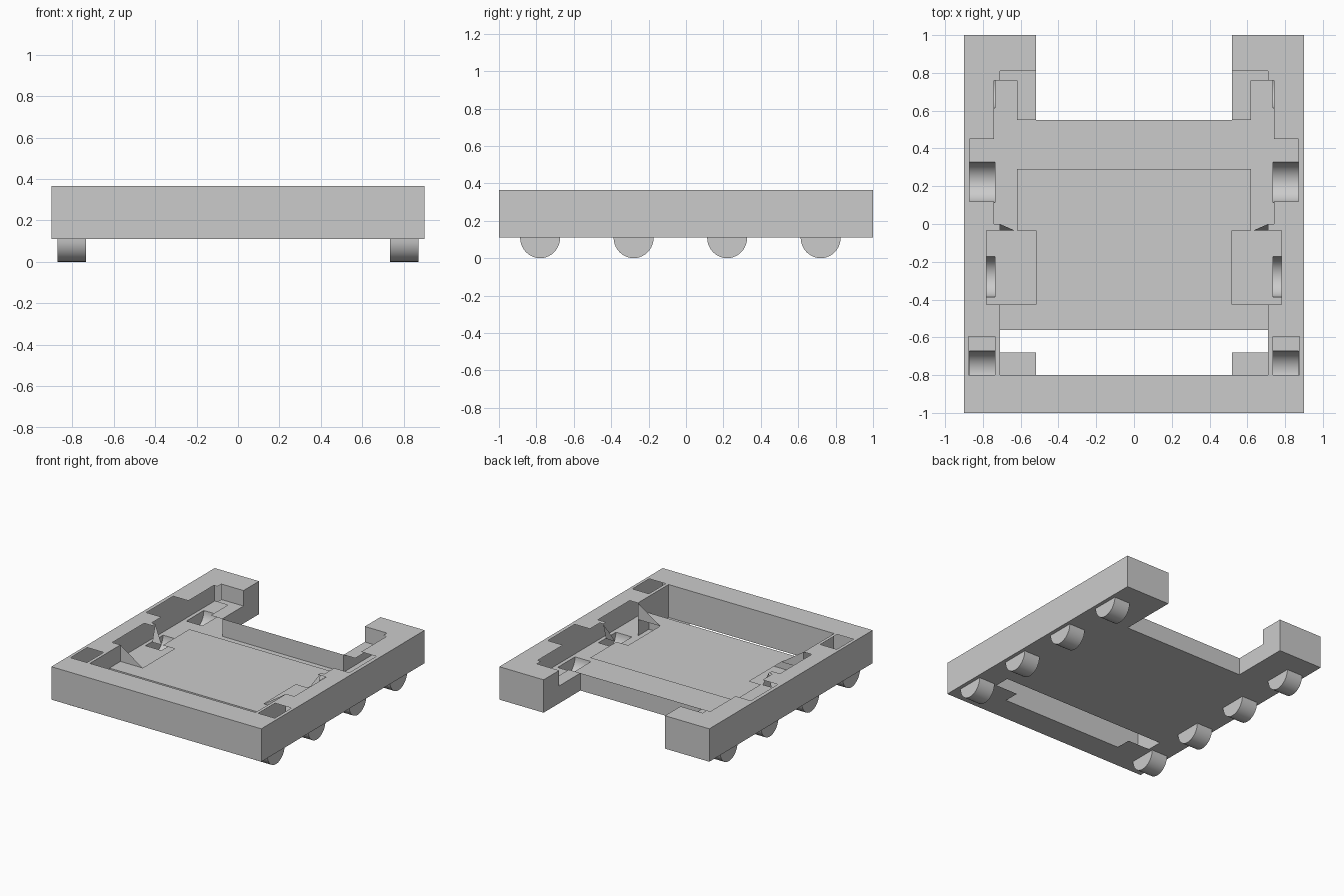
import bpy, bmesh, math
from mathutils import Vector

if "Cube" in bpy.data.objects:
    bpy.data.objects.remove(bpy.data.objects["Cube"])

BOTTOM, DECK, LEDGE, TOP = 0.11, 0.237, 0.245, 0.365
UP, DOWN = (0, 0, 1), (0, 0, -1)
FRONT, BACK, RIGHT, LEFT = (0, -1, 0), (0, 1, 0), (1, 0, 0), (-1, 0, 0)


class Part:
    """Collects sheet faces for the right half and mirrors them to the left."""

    def __init__(self, name):
        self.name, self.bm = name, bmesh.new()

    def poly(self, pts, normal, smooth=False):
        for s in (1, -1):
            f = self.bm.faces.new([self.bm.verts.new((s * x, y, z)) for x, y, z in pts])
            f.normal_update()
            f.smooth = smooth
            if f.normal.dot(Vector((s * normal[0], normal[1], normal[2]))) < 0:
                f.normal_flip()

    def flat(self, outline, z, normal=UP):
        self.poly([(x, y, z) for x, y in outline], normal)

    def rect(self, x0, y0, x1, y1, z, normal=UP):
        self.flat([(x0, y0), (x1, y0), (x1, y1), (x0, y1)], z, normal)

    def wall(self, x0, y0, x1, y1, z0, z1, normal):
        self.poly([(x0, y0, z0), (x1, y1, z0), (x1, y1, z1), (x0, y0, z1)], normal)

    def finish(self):
        bmesh.ops.remove_doubles(self.bm, verts=self.bm.verts, dist=1e-4)
        mesh = bpy.data.meshes.new(self.name)
        self.bm.to_mesh(mesh)
        self.bm.free()
        obj = bpy.data.objects.new(self.name, mesh)
        bpy.context.collection.objects.link(obj)
        return obj


# Rim top with stepped pockets and the front wheel-well openings
rim = Part("rim_top")
rim.rect(0, -1, 0.9, -0.8, TOP)
rim.rect(0.71, -0.8, 0.735, -0.595, TOP)
rim.rect(0.875, -0.8, 0.9, -0.595, TOP)
rim.flat([(0.9, -0.595), (0.9, 1), (0.52, 1), (0.52, 0.81), (0.71, 0.81),
          (0.71, 0.76), (0.74, 0.76), (0.74, 0.45), (0.87, 0.45), (0.87, 0.12),
          (0.74, 0.12), (0.74, 0), (0.71, 0), (0.71, -0.035), (0.78, -0.035),
          (0.78, -0.425), (0.71, -0.425), (0.71, -0.595)], TOP)
rim.finish()

# Outer walls of the frame
outer = Part("outer_walls")
outer.wall(0, -1, 0.9, -1, BOTTOM, TOP, FRONT)
outer.wall(0.9, -1, 0.9, 1, BOTTOM, TOP, RIGHT)
outer.wall(0.52, 1, 0.9, 1, BOTTOM, TOP, BACK)
outer.wall(0.52, 0.81, 0.52, 1, BOTTOM, TOP, LEFT)
outer.wall(0.52, 0.55, 0.52, 0.81, BOTTOM, LEDGE, LEFT)
outer.wall(0, 0.55, 0.52, 0.55, BOTTOM, LEDGE, BACK)
outer.finish()

# Inner walls around the deck, slot and rear ledges
inner = Part("inner_walls")
inner.wall(0, -0.8, 0.71, -0.8, BOTTOM, TOP, BACK)
inner.wall(0.71, -0.8, 0.71, -0.425, BOTTOM, TOP, LEFT)
inner.wall(0, -0.56, 0.71, -0.56, BOTTOM, DECK, FRONT)
inner.wall(0.52, 0.81, 0.71, 0.81, LEDGE, TOP, FRONT)
inner.finish()

# Raised deck sheet and the rear corner ledges
deck = Part("deck")
deck.flat([(0, -0.56), (0.71, -0.56), (0.71, -0.425), (0.52, -0.425),
           (0.52, -0.035), (0.62, -0.035), (0.62, 0.29), (0, 0.29)], DECK)
deck.flat([(0.52, 0.55), (0.62, 0.55), (0.62, 0.76), (0.71, 0.76),
           (0.71, 0.81), (0.52, 0.81)], LEDGE)
deck.finish()

# Triangular gussets at the ends of the side pockets
gusset = Part("gussets")
gusset.poly([(0.71, -0.425, TOP), (0.71, -0.425, DECK), (0.52, -0.425, DECK)], FRONT)
gusset.poly([(0.71, 0, TOP), (0.71, -0.035, DECK), (0.63, -0.035, DECK)], (-1, -1, 0.3))
gusset.finish()

# Underside with a slot and roller openings
WX0, WX1, R = 0.735, 0.872, 0.107
CENTRES = (-0.78, -0.28, 0.22, 0.72)
under = Part("underside")
under.rect(0, -1, WX0, -0.8, BOTTOM, DOWN)
under.rect(0.52, -0.8, WX0, -0.68, BOTTOM, DOWN)
under.rect(0.71, -0.68, WX0, -0.56, BOTTOM, DOWN)
under.rect(0, -0.56, WX0, 0.55, BOTTOM, DOWN)
under.rect(0.52, 0.55, WX0, 1, BOTTOM, DOWN)
under.rect(WX1, -1, 0.9, 1, BOTTOM, DOWN)
stops = [-1] + [c + s * R for c in CENTRES for s in (-1, 1)] + [1]
for a, b in zip(stops[::2], stops[1::2]):
    under.rect(WX0, a, WX1, b, BOTTOM, DOWN)
under.finish()

# Half-round rollers, open at the top
N = 20
for i, c in enumerate(CENTRES):
    roller = Part(f"roller_pair_{i + 1}")
    arc = [(c - R * math.cos(math.pi * k / N),
            BOTTOM * (1 - math.sin(math.pi * k / N))) for k in range(N + 1)]
    for (y0, z0), (y1, z1) in zip(arc, arc[1:]):
        roller.poly([(WX0, y0, z0), (WX1, y0, z0), (WX1, y1, z1), (WX0, y1, z1)],
                    (0, (y0 + y1) / 2 - c, (z0 + z1) / 2 - BOTTOM), True)
    for x, n in ((WX0, LEFT), (WX1, RIGHT)):
        roller.poly([(x, y, z) for y, z in arc], n)
    obj = roller.finish()
    bpy.context.view_layer.objects.active = obj
    obj.select_set(True)
    bpy.ops.object.shade_smooth_by_angle()
    obj.select_set(False)
